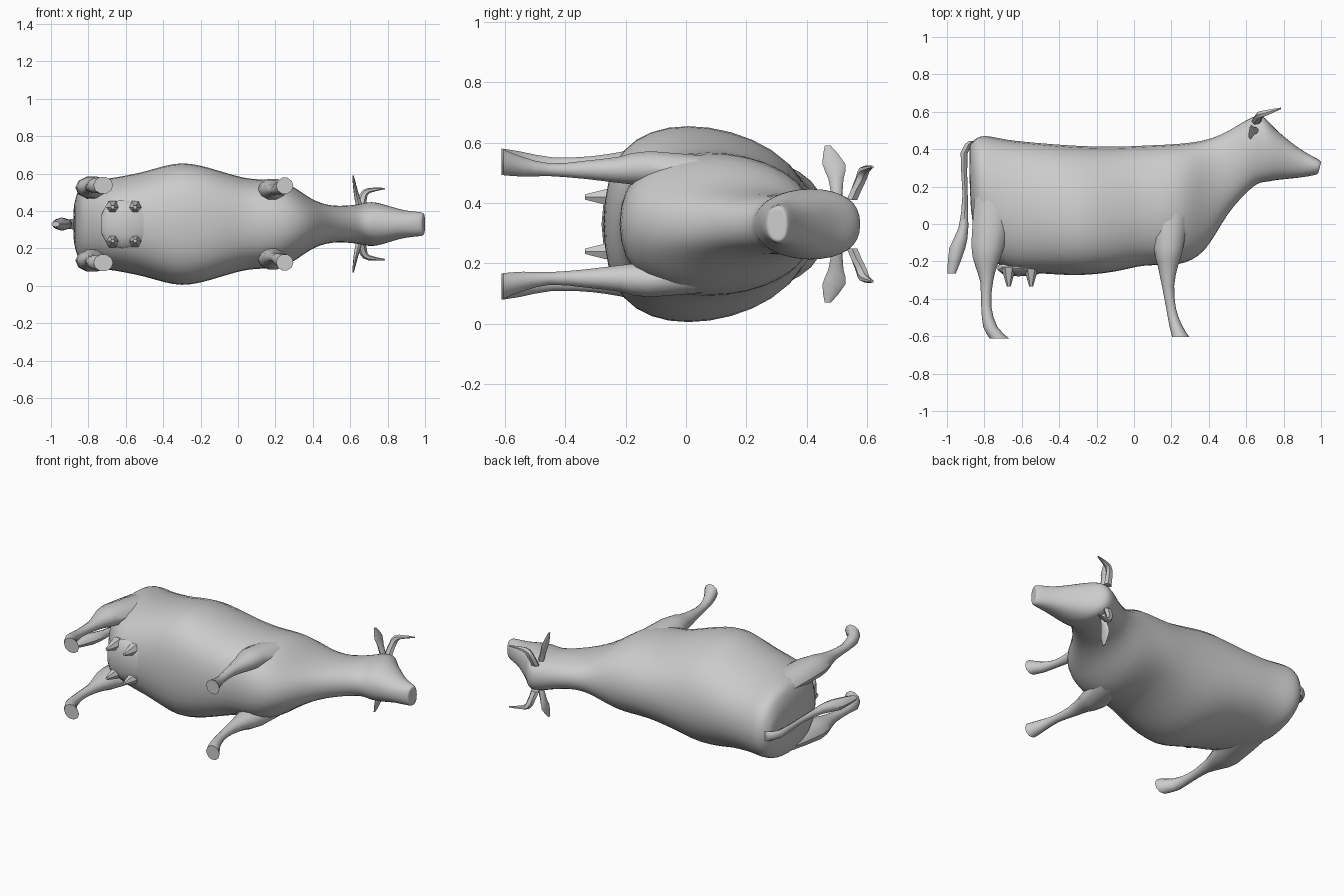
import bpy, bmesh, math
from mathutils import Vector

if "Cube" in bpy.data.objects:
    bpy.data.objects.remove(bpy.data.objects["Cube"])

MID = 0.33   # height of the animal's symmetry plane (it lies on its side)
hide = bpy.data.materials.new("grey hide")
hide.diffuse_color = (0.6, 0.6, 0.6, 1)
hide.use_nodes = True
hide.node_tree.nodes["Principled BSDF"].inputs["Base Color"].default_value = hide.diffuse_color


def spline(rows, steps):
    """Smoothly fill in rows between the given ones (Catmull-Rom)."""
    rows = [Vector(r) for r in rows]
    out = []
    for i in range(len(rows) - 1):
        b, c = rows[i], rows[i + 1]
        a = rows[i - 1] if i else b
        d = rows[i + 2] if i + 2 < len(rows) else c
        for s in range(steps):
            t = s / steps
            out.append(b + (c - a) * (t / 2) + (2 * a - 5 * b + 4 * c - d) * (t * t / 2)
                       + (3 * b - a - 3 * c + d) * (t ** 3 / 2))
    return out + [rows[-1]]


def ring(c, u, v, n, e=1.0, sag=0.0):
    """Closed section: u is the half height axis, v the half width axis."""
    c, u, v = Vector(c), Vector(u), Vector(v)
    pts = []
    for i in range(n):
        a = 2 * math.pi * i / n
        s = math.sin(a)
        pts.append(c + u * (math.cos(a) - sag * s * s) + v * math.copysign(abs(s) ** e, s))
    return pts


def loft(name, rings, subsurf=0):
    bm = bmesh.new()
    loops = [[bm.verts.new(p) for p in r] for r in rings]
    n = len(loops[0])
    for a, b in zip(loops, loops[1:]):
        for i in range(n):
            j = (i + 1) % n
            bm.faces.new((a[i], a[j], b[j], b[i]))
    bm.faces.new(loops[0])
    bm.faces.new(loops[-1])
    bmesh.ops.recalc_face_normals(bm, faces=bm.faces)
    me = bpy.data.meshes.new(name)
    bm.to_mesh(me)
    bm.free()
    me.materials.append(hide)
    ob = bpy.data.objects.new(name, me)
    bpy.context.collection.objects.link(ob)
    if subsurf:
        me.polygons.foreach_set("use_smooth", [True] * len(me.polygons))
        mod = ob.modifiers.new("smooth", "SUBSURF")
        mod.levels = mod.render_levels = subsurf
    else:
        bpy.ops.object.select_all(action='DESELECT')
        ob.select_set(True)
        bpy.context.view_layer.objects.active = ob
        bpy.ops.object.shade_smooth_by_angle(angle=math.radians(45))


# Trunk, neck and head: top x, top y, bottom x, bottom y, half width
BODY = [
    (-.885, .41, -.875, .10, .09), (-.85, .462, -.85, -.06, .20),
    (-.79, .48, -.79, -.15, .235), (-.68, .46, -.68, -.26, .25),
    (-.50, .443, -.50, -.27, .285), (-.30, .43, -.30, -.28, .338),
    (-.10, .425, -.10, -.26, .29), (.06, .43, .06, -.225, .245),
    (.25, .438, .24, -.225, .235), (.39, .458, .38, -.15, .14),
    (.50, .50, .50, .05, .10), (.62, .57, .64, .20, .105),
    (.69, .58, .71, .22, .12), (.76, .505, .77, .232, .112),
    (.89, .40, .88, .245, .075), (.99, .345, .975, .262, .065),
    (1.0, .33, .985, .275, .05),
]
rings = []
for tx, ty, bx, by, w in spline(BODY, 2):
    sag = .22 * math.exp(-((tx + .2) / .4) ** 2) if tx < .6 else -.12
    rings.append(ring(((tx + bx) / 2, (ty + by) / 2, MID),
                      ((tx - bx) / 2, (ty - by) / 2, 0), (0, 0, w), 16, .8, sag))
loft("body", rings, subsurf=1)

# Legs: x, y, half length, half width, distance from the symmetry plane
FRONT = [
    (.20, .14, .10, .05, .17), (.185, -.12, .08, .06, .185), (.181, -.22, .055, .046, .18),
    (.182, -.33, .033, .032, .18), (.198, -.45, .026, .022, .18),
    (.222, -.54, .034, .034, .19), (.25, -.605, .046, .045, .205),
]
HIND = [
    (-.74, .16, .11, .05, .18), (-.78, -.11, .09, .062, .195), (-.79, -.22, .06, .046, .195),
    (-.788, -.31, .034, .032, .195), (-.79, -.44, .027, .025, .197),
    (-.768, -.55, .038, .038, .205), (-.72, -.612, .052, .046, .207),
]
# Ears and horns: x, y, distance, half thickness, half height along y
EAR = [
    (.65, .50, .09, .018, .018), (.635, .497, .15, .014, .025),
    (.625, .49, .20, .01, .038), (.615, .47, .26, .004, .01),
]
HORN = [
    (.655, .55, .08, .026, .02), (.67, .58, .15, .022, .02),
    (.70, .592, .18, .014, .018), (.785, .618, .19, .004, .005),
]

for side, s in (("upper", 1), ("lower", -1)):
    for part, rows in (("front_leg", FRONT), ("hind_leg", HIND)):
        loft(f"{part}_{side}", [ring((x, y, MID + s * d), (rx, 0, 0), (0, 0, rz), 10)
                                for x, y, rx, rz, d in spline(rows, 2)])
    loft(f"ear_{side}", [ring((x, y, MID + s * d), (rx, 0, 0), (0, ry, 0), 8)
                         for x, y, d, rx, ry in spline(EAR, 2)])
    # horns sweep outward, then forward
    horn = []
    for i, (x, y, d, r, ry) in enumerate(spline(HORN, 2)):
        t = math.radians(75) * min(1, max(0, (i - 1) / 3))
        horn.append(ring((x, y, MID + s * d),
                         (r * math.cos(t), 0, -s * r * math.sin(t)), (0, ry, 0), 6))
    loft(f"horn_{side}", horn)
    for part, x in (("rear_teat", -.67), ("fore_teat", -.55)):
        loft(f"{part}_{side}", [ring((x, y, MID + s * .09), (r, 0, 0), (0, 0, r), 6)
                                for y, r in ((-.23, .04), (-.28, .026), (-.335, .01))])

# Udder
loft("udder", [ring((x, -.235, MID), (0, h, 0), (0, 0, w), 12)
               for x, h, w in ((-.73, .01, .05), (-.70, .035, .11), (-.62, .045, .13),
                               (-.53, .04, .12), (-.46, .01, .06))])

# Tail and tuft: x, y, half length, half width
TAIL = [
    (-.86, .445, .02, .03), (-.908, .38, .019, .025), (-.903, .16, .014, .018),
    (-.912, -.02, .026, .026), (-.945, -.13, .043, .035), (-.975, -.265, .022, .015),
]
loft("tail", [ring((x, y, MID), (rx, 0, 0), (0, 0, rz), 8)
              for x, y, rx, rz in spline(TAIL, 2)])
